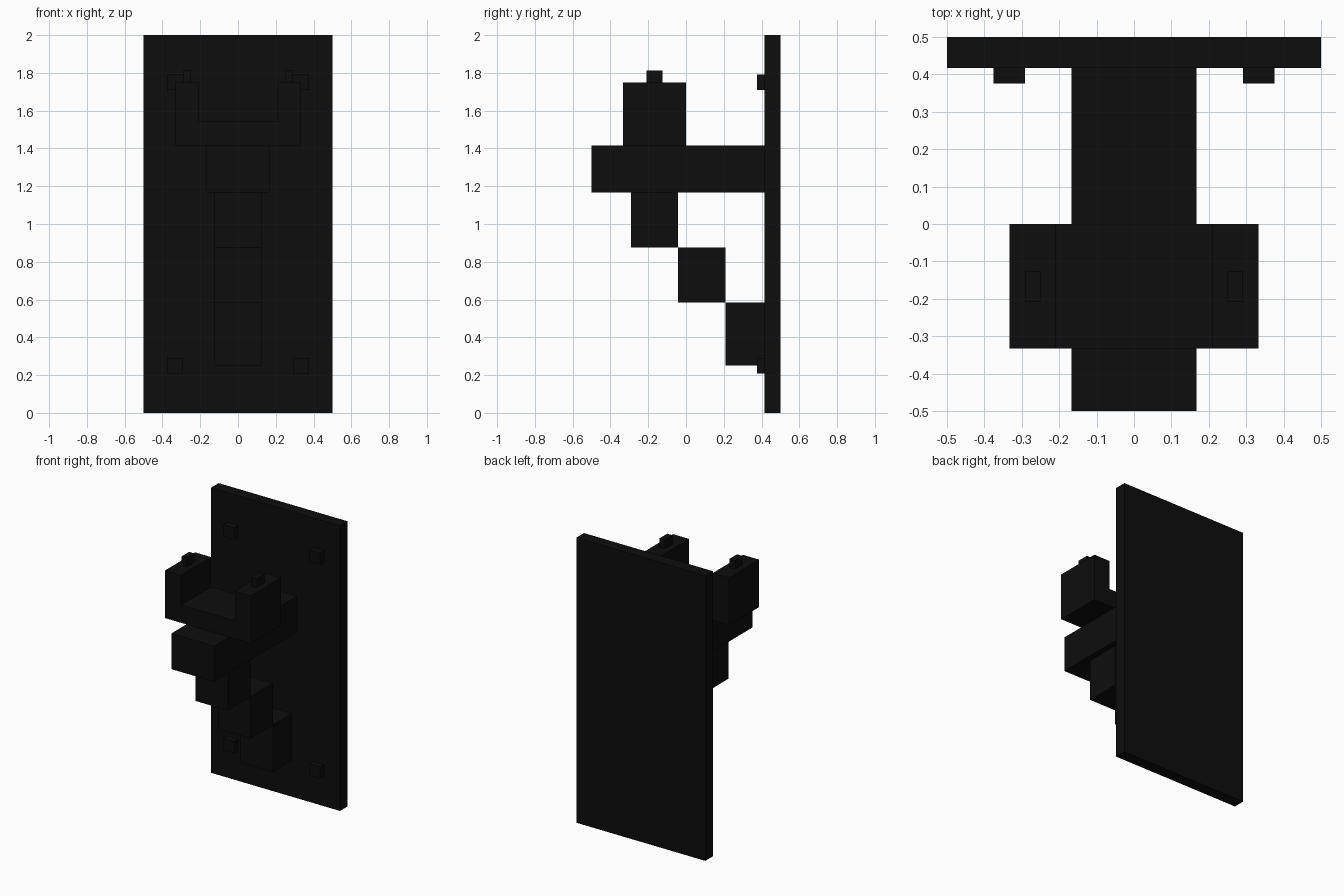
import bpy
import bmesh

cube = bpy.data.objects.get("Cube")
if cube:
    bpy.data.objects.remove(cube, do_unlink=True)

# One near-black iron colour
iron = bpy.data.materials.new("black_iron")
iron.use_nodes = True
colour = (0.004, 0.004, 0.004, 1)
iron.diffuse_color = colour
iron.node_tree.nodes["Principled BSDF"].inputs["Base Color"].default_value = colour

U = 1 / 24  # the whole bracket sits on this module


def add_object(name, bm):
    mesh = bpy.data.meshes.new(name)
    bm.to_mesh(mesh)
    bm.free()
    mesh.materials.append(iron)
    obj = bpy.data.objects.new(name, mesh)
    bpy.context.collection.objects.link(obj)
    return obj


def box(name, x, y, z):
    """Box from (min, max) spans in modules."""
    bm = bmesh.new()
    bmesh.ops.create_cube(bm, size=1)
    for v in bm.verts:
        v.co = [U * (a if c < 0 else b) for c, (a, b) in zip(v.co, (x, y, z))]
    return add_object(name, bm)


# Wall plate and the arm reaching forward
box("wall_plate", (-12, 12), (10, 12), (0, 48))
box("arm", (-4, 4), (-12, 10), (28, 34))

# Stepped brace under the arm
box("upper_brace_step", (-3, 3), (-7, -1), (21, 28))
box("middle_brace_step", (-3, 3), (-1, 5), (14, 21))
box("lower_brace_step", (-3, 3), (5, 10), (6, 14))

# U-shaped cradle, extruded from its front profile
profile = [(-8, 34), (8, 34), (8, 42), (5, 42), (5, 37), (-5, 37), (-5, 42), (-8, 42)]
bm = bmesh.new()
face = bm.faces.new([bm.verts.new((x * U, -8 * U, z * U)) for x, z in profile])
extruded = bmesh.ops.extrude_face_region(bm, geom=[face])["geom"]
bmesh.ops.translate(bm, vec=(0, 8 * U, 0),
                    verts=[g for g in extruded if isinstance(g, bmesh.types.BMVert)])
bmesh.ops.recalc_face_normals(bm, faces=bm.faces)
add_object("cradle", bm)

# Mirrored small parts: sights on the cradle and bolts on the plate
for side, s in (("left", 1), ("right", -1)):
    box(f"{side}_cradle_stud", sorted((s * 6, s * 7)), (-5, -3), (42, 43.5))
    for level, z in (("upper", 41), ("lower", 5)):
        box(f"{level}_{side}_bolt", sorted((s * 7, s * 9)), (9, 10), (z, z + 2))
